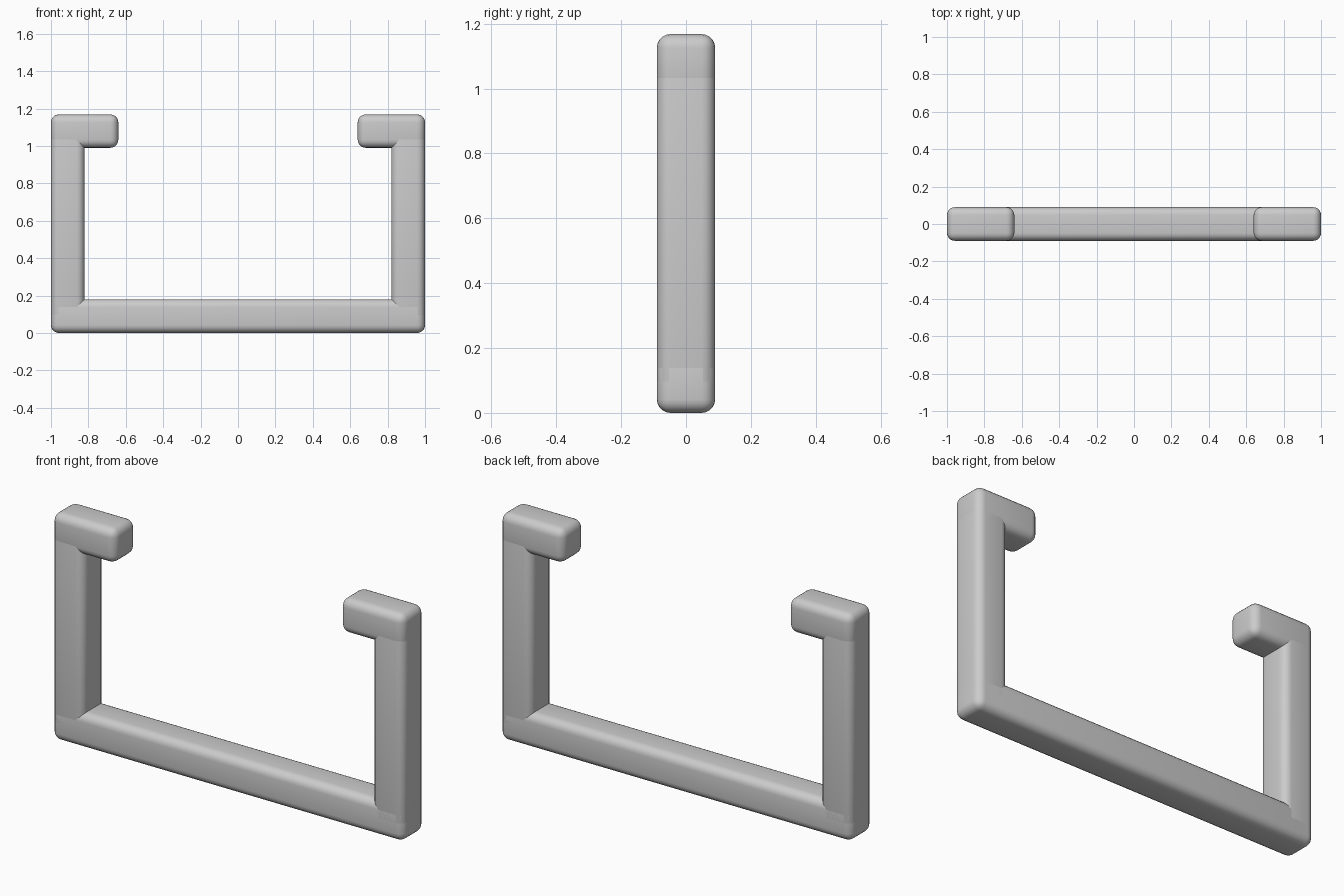
import bpy

if "Cube" in bpy.data.objects:
    bpy.data.objects.remove(bpy.data.objects["Cube"])

W = 0.18      # bar thickness
R = 0.042     # edge rounding


def rounded_bar(name, x0, x1, z0, z1):
    """Square-section bar with rounded edges, spanning x0..x1 and z0..z1."""
    bpy.ops.mesh.primitive_cube_add(size=1, location=((x0 + x1) / 2, 0, (z0 + z1) / 2))
    ob = bpy.context.object
    ob.name = name
    ob.scale = (x1 - x0, W, z1 - z0)
    bpy.ops.object.transform_apply(location=False, rotation=False, scale=True)
    bevel = ob.modifiers.new("rounding", 'BEVEL')
    bevel.width = R
    bevel.segments = 5
    bpy.ops.object.modifier_apply(modifier=bevel.name)
    bpy.ops.object.shade_smooth_by_angle()
    return ob


# Long bottom bar
rounded_bar("bottom_bar", -1, 1, 0, W)

# Uprights and inward-turned top ends, left and right
for side, s in (("left", -1), ("right", 1)):
    def span(a, b):
        return sorted((s * a, s * b))
    rounded_bar(side + "_upright", *span(1 - W, 1), 0.055, 1.075)
    rounded_bar(side + "_top_hook", *span(0.64, 1), 0.99, 1.168)
